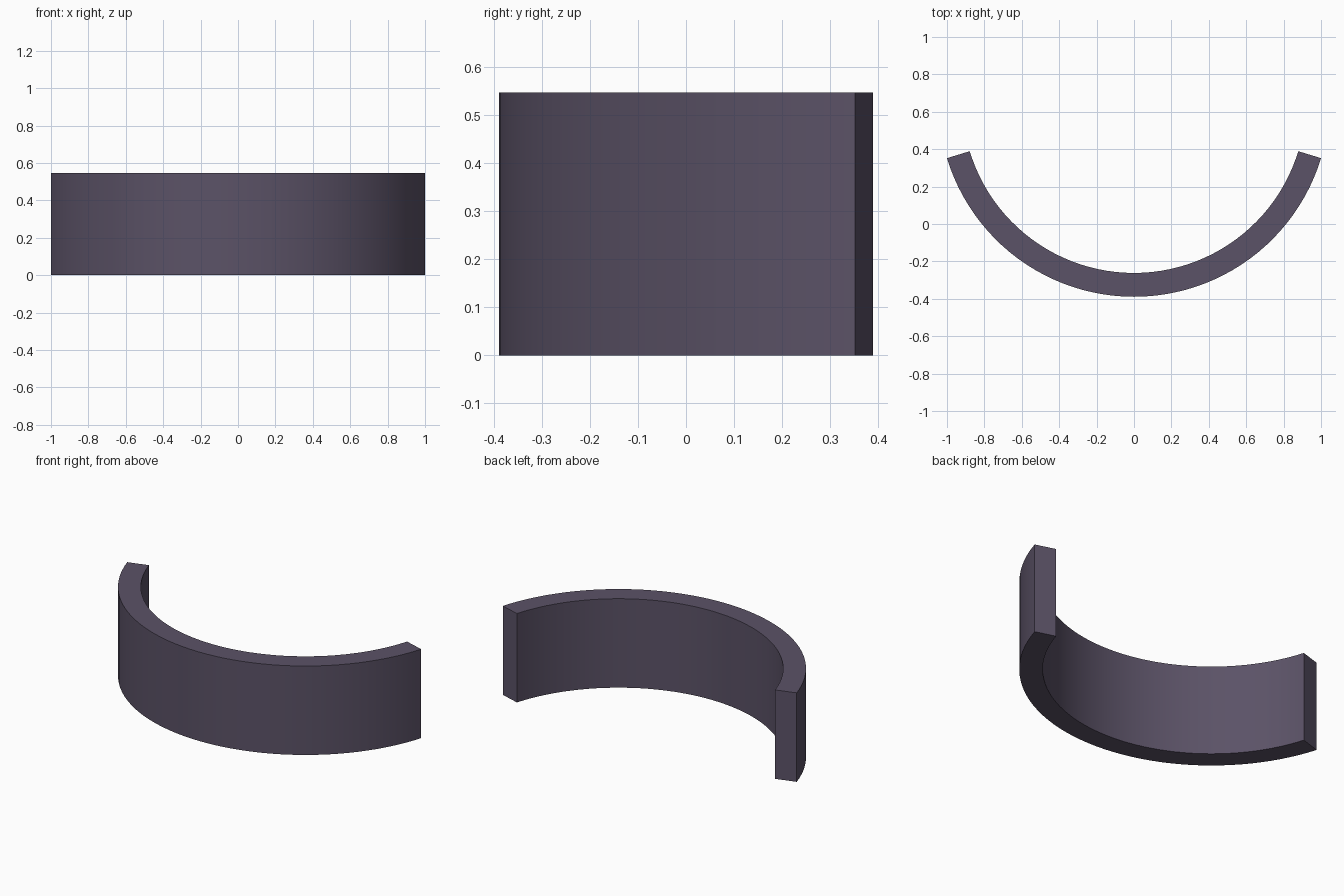
import bpy, bmesh, math

if "Cube" in bpy.data.objects:
    bpy.data.objects.remove(bpy.data.objects["Cube"])

R_OUT, R_IN, CY, HEIGHT, STEPS = 1.0453, 0.918, 0.6563, 0.547, 48
END = math.asin(0.2911)  # angle of the radial end cuts below the centre line

# curved band: ring-sector profile extruded upwards
bm = bmesh.new()
angles = [math.pi + END + (math.pi - 2 * END) * i / STEPS for i in range(STEPS + 1)]
rings = [[bm.verts.new((r * math.cos(a), CY + r * math.sin(a), 0)) for a in angles]
         for r in (R_OUT, R_IN)]
for i in range(STEPS):
    bm.faces.new((rings[0][i], rings[0][i + 1], rings[1][i + 1], rings[1][i]))
ext = bmesh.ops.extrude_face_region(bm, geom=bm.faces[:], use_keep_orig=True)
bmesh.ops.translate(bm, vec=(0, 0, HEIGHT),
                    verts=[g for g in ext["geom"] if isinstance(g, bmesh.types.BMVert)])
bmesh.ops.recalc_face_normals(bm, faces=bm.faces[:])

mesh = bpy.data.meshes.new("curved_band")
bm.to_mesh(mesh)
bm.free()
band = bpy.data.objects.new("curved_band", mesh)
bpy.context.collection.objects.link(band)

# dark purple-grey finish
mat = bpy.data.materials.new("dark_purple_grey")
mat.diffuse_color = (0.105, 0.085, 0.135, 1)
mat.use_nodes = True
mat.node_tree.nodes["Principled BSDF"].inputs["Base Color"].default_value = mat.diffuse_color
mesh.materials.append(mat)

# smooth curve with crisp rims
bpy.context.view_layer.objects.active = band
band.select_set(True)
bpy.ops.object.shade_smooth_by_angle(angle=math.radians(30))
